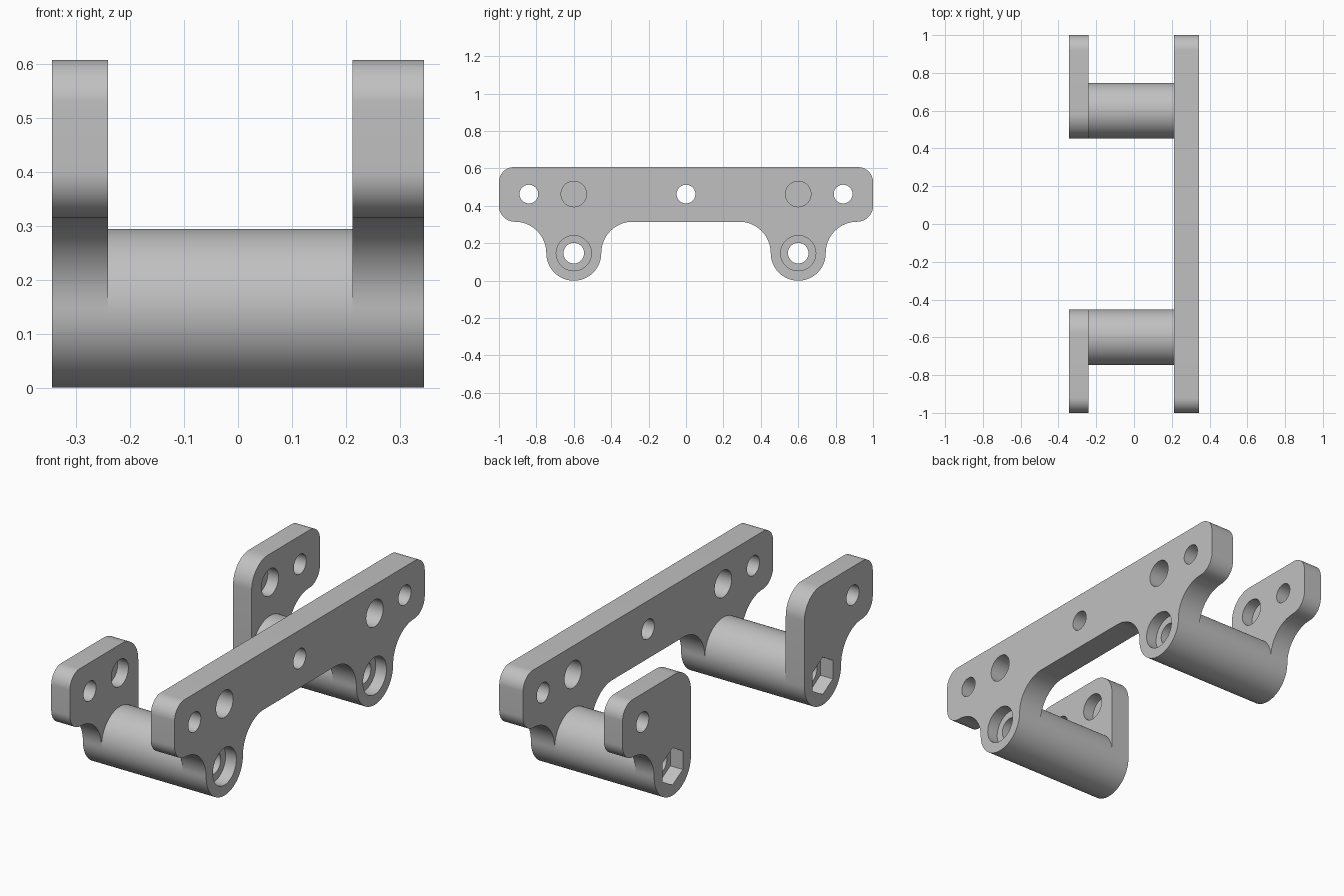
import bpy
import bmesh
from math import cos, sin, radians

cube = bpy.data.objects.get("Cube")
if cube:
    bpy.data.objects.remove(cube, do_unlink=True)

# Main dimensions
HALF_X = 0.345
BIG_IN, SMALL_IN = 0.212, -0.241
TOP, LEDGE = 0.607, 0.315
LUG_Y, LUG_Z, LUG_R = 0.6, 0.147, 0.147
FILLET = LEDGE - LUG_Z
HOLE_Z = 0.463

grey = bpy.data.materials.new("plain grey")
grey.use_nodes = True
colour = (0.53, 0.53, 0.53, 1)
grey.diffuse_color = colour
grey.node_tree.nodes["Principled BSDF"].inputs["Base Color"].default_value = colour


def arc(cy, cz, r, start, end, steps=20):
    angles = [radians(start + (end - start) * i / steps) for i in range(steps + 1)]
    return [(cy + r * cos(a), cz + r * sin(a)) for a in angles]


def circle(cy, cz, r, steps=48):
    return arc(cy, cz, r, 90, 450, steps)[:-1]


def prism(name, outline, x0, x1):
    """Extrude a y-z outline along x."""
    bm = bmesh.new()
    face = bm.faces.new([bm.verts.new((x0, y, z)) for y, z in outline])
    new = bmesh.ops.extrude_face_region(bm, geom=[face])["geom"]
    bmesh.ops.translate(bm, vec=(x1 - x0, 0, 0),
                        verts=[v for v in new if isinstance(v, bmesh.types.BMVert)])
    bmesh.ops.remove_doubles(bm, verts=bm.verts, dist=0.0005)
    bmesh.ops.recalc_face_normals(bm, faces=bm.faces)
    mesh = bpy.data.meshes.new(name)
    bm.to_mesh(mesh)
    bm.free()
    mesh.materials.append(grey)
    obj = bpy.data.objects.new(name, mesh)
    bpy.context.collection.objects.link(obj)
    return obj


def finish(obj, cuts):
    """Cut the holes and pockets, then smooth the curved walls."""
    bpy.ops.object.select_all(action='DESELECT')
    bpy.context.view_layer.objects.active = obj
    obj.select_set(True)
    for outline, x0, x1 in cuts:
        cutter = prism("cutter", outline, x0, x1)
        cutter.hide_render = True
        mod = obj.modifiers.new("cut", 'BOOLEAN')
        mod.operation = 'DIFFERENCE'
        mod.solver = 'EXACT'
        mod.object = cutter
        bpy.ops.object.modifier_apply(modifier=mod.name)
        bpy.data.objects.remove(cutter, do_unlink=True)
    bpy.ops.object.shade_smooth_by_angle(angle=radians(25))


# Shared outline of one lug and its outer end
lug = (arc(LUG_Y, LUG_Z, LUG_R, 180, 360, 36)
       + arc(LUG_Y + LUG_R + FILLET, LUG_Z, FILLET, 180, 90)
       + arc(0.915, LEDGE + 0.085, 0.085, -90, 0)
       + arc(0.92, TOP - 0.08, 0.08, 0, 90))
inner_y = LUG_Y - LUG_R

# Long plate with through holes and counterbored lugs
half = arc(inner_y - FILLET, LUG_Z, FILLET, 90, 0) + lug
long_plate = prism("long_plate", half + [(-y, z) for y, z in reversed(half)],
                   BIG_IN, HALF_X)
cuts = [(circle(y, HOLE_Z, 0.05), 0, 1) for y in (-0.84, 0, 0.84)]
for s in (-1, 1):
    cuts += [(circle(s * LUG_Y, HOLE_Z, 0.068), 0, 1),
             (circle(s * LUG_Y, LUG_Z, 0.055), 0, 1),
             (circle(s * LUG_Y, LUG_Z, 0.094), HALF_X - 0.06, 1)]
finish(long_plate, cuts)

# Short plates with a blind hole inside and a hexagonal nut pocket outside
short = lug + arc(inner_y + 0.13, TOP - 0.13, 0.13, 90, 180)
for s, end in ((-1, "front"), (1, "back")):
    plate = prism(end + "_short_plate", [(s * y, z) for y, z in short],
                  -HALF_X, SMALL_IN)
    finish(plate, [
        (circle(s * 0.84, HOLE_Z, 0.05), -1, 0),
        (circle(s * LUG_Y, HOLE_Z, 0.068), SMALL_IN - 0.06, 0),
        (circle(s * LUG_Y, LUG_Z, 0.055), -1, 0),
        (circle(s * LUG_Y, LUG_Z, 0.094, 6), -1, -HALF_X + 0.07)])

    # Hollow barrel joining the plates
    barrel = prism(end + "_barrel", circle(s * LUG_Y, LUG_Z, LUG_R, 72),
                   SMALL_IN, BIG_IN)
    finish(barrel, [(circle(s * LUG_Y, LUG_Z, 0.055), -1, 1)])
